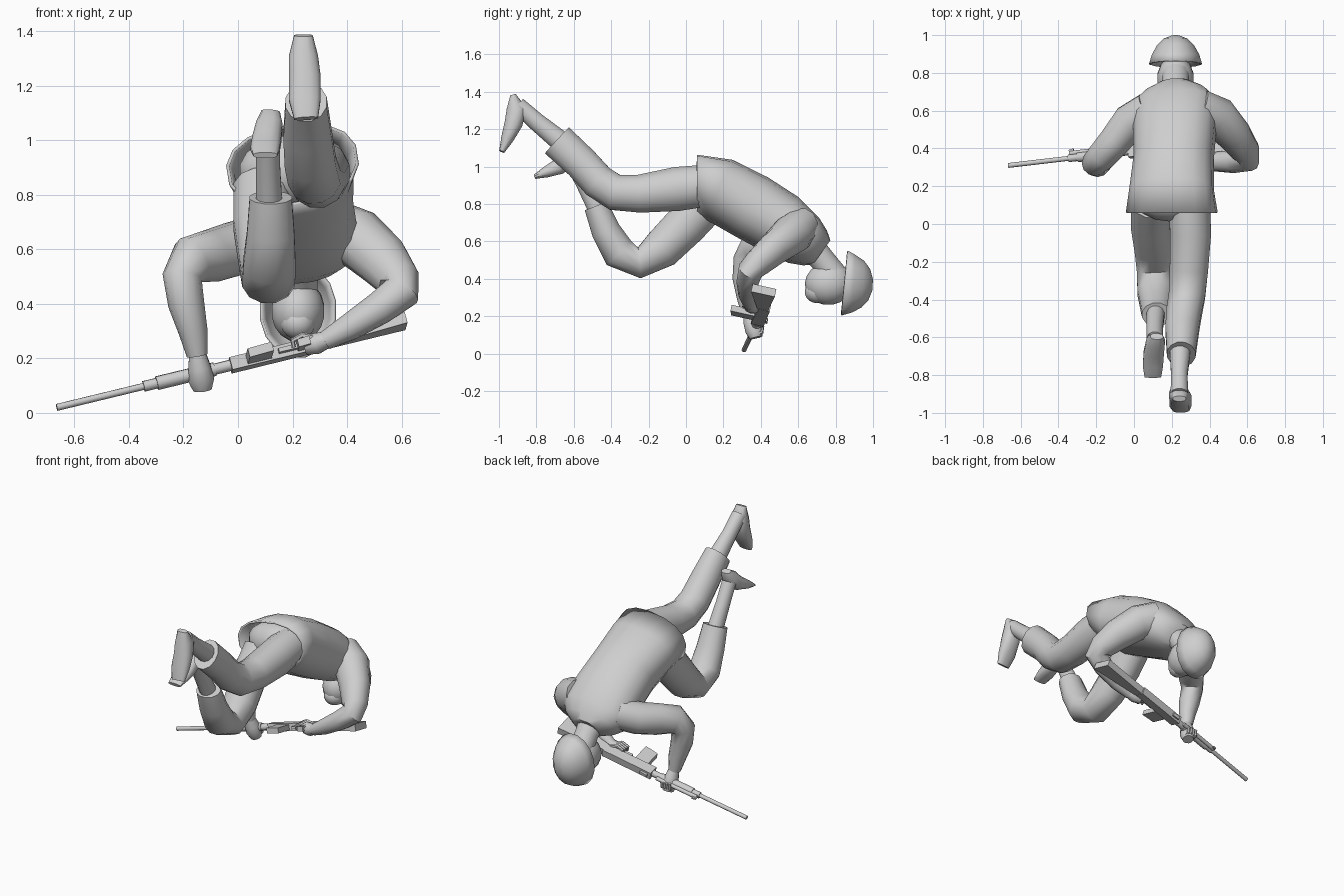
import bpy, bmesh, math
from mathutils import Vector, Matrix

grey = bpy.data.materials.new("plain_grey")
grey.diffuse_color = (0.62, 0.62, 0.62, 1)


def finish(name, bm, angle=50):
    bmesh.ops.recalc_face_normals(bm, faces=bm.faces)
    me = bpy.data.meshes.new(name)
    bm.to_mesh(me)
    bm.free()
    me.materials.append(grey)
    ob = bpy.data.objects.new(name, me)
    bpy.context.collection.objects.link(ob)
    bpy.ops.object.select_all(action='DESELECT')
    ob.select_set(True)
    bpy.context.view_layer.objects.active = ob
    bpy.ops.object.shade_smooth_by_angle(angle=math.radians(angle))
    return ob


def tube(name, rings, ref=(1, 0, 0), n=12, power=2.0, cap_start=True, cap_end=True, first=None):
    """Loft of ellipses; each ring is x, y, z, radius along ref, radius across."""
    bm = bmesh.new()
    pts = [Vector(r[:3]) for r in rings]
    loops = []
    for i, r in enumerate(rings):
        t = pts[min(i + 1, len(pts) - 1)] - pts[max(i - 1, 0)]
        if i == 0 and first:
            t = Vector(first)
        t.normalize()
        u = Vector(ref)
        u = (u - t * u.dot(t)).normalized()
        v = t.cross(u)
        loop = []
        for k in range(n):
            a = 2 * math.pi * (k + 0.5) / n
            c, s = math.cos(a), math.sin(a)
            e = 2 / power
            c = math.copysign(abs(c) ** e, c)
            s = math.copysign(abs(s) ** e, s)
            loop.append(bm.verts.new(pts[i] + u * r[3] * c + v * r[4] * s))
        loops.append(loop)
    for a, b in zip(loops, loops[1:]):
        for k in range(n):
            bm.faces.new((a[k], a[(k + 1) % n], b[(k + 1) % n], b[k]))
    if cap_start:
        bm.faces.new(loops[0][::-1])
    if cap_end:
        bm.faces.new(loops[-1])
    return finish(name, bm)


def ball(name, loc, radii, tilt=0):
    bm = bmesh.new()
    m = Matrix.Translation(loc) @ Matrix.Rotation(tilt, 4, 'X') @ Matrix.Diagonal((*radii, 1))
    bmesh.ops.create_uvsphere(bm, u_segments=14, v_segments=9, radius=1, matrix=m)
    return finish(name, bm)


def hollow(ob, thickness):
    mod = ob.modifiers.new("cloth", 'SOLIDIFY')
    mod.thickness = thickness
    mod.offset = -1


# Jacket, open at the hem
jacket = tube("jacket", [
    (0.20, 0.06, 0.91, 0.245, 0.148), (0.20, 0.18, 0.875, 0.225, 0.172),
    (0.21, 0.35, 0.785, 0.212, 0.178), (0.215, 0.51, 0.69, 0.222, 0.17),
    (0.22, 0.63, 0.605, 0.23, 0.142), (0.22, 0.69, 0.565, 0.17, 0.11),
    (0.22, 0.725, 0.54, 0.10, 0.08)],
    ref=(1, 0, 0.16), n=16, power=2.3, cap_start=False, first=(0, 1, 0))
hollow(jacket, 0.012)
ball("trouser_seat", (0.2, 0.13, 0.89), (0.2, 0.12, 0.13))

# Trouser legs
tube("straight_trouser_leg", [
    (0.29, 0.12, 0.90, 0.115, 0.115), (0.30, -0.05, 0.88, 0.112, 0.122),
    (0.29, -0.25, 0.855, 0.105, 0.105), (0.28, -0.38, 0.862, 0.10, 0.10),
    (0.265, -0.47, 0.92, 0.097, 0.097), (0.255, -0.56, 1.02, 0.092, 0.095),
    (0.25, -0.69, 1.14, 0.078, 0.098)])
tube("bent_trouser_leg", [
    (0.09, 0.12, 0.82, 0.11, 0.12), (0.085, 0.0, 0.69, 0.105, 0.118),
    (0.105, -0.13, 0.56, 0.105, 0.11), (0.112, -0.25, 0.485, 0.10, 0.085),
    (0.115, -0.36, 0.54, 0.10, 0.095), (0.12, -0.43, 0.66, 0.09, 0.08),
    (0.12, -0.48, 0.79, 0.08, 0.068)])

# Boots: shaft and foot
tube("straight_leg_boot_shaft", [
    (0.245, -0.64, 1.11, 0.06, 0.06), (0.24, -0.80, 1.24, 0.045, 0.05),
    (0.24, -0.90, 1.33, 0.048, 0.045)])
tube("straight_leg_boot_foot", [
    (0.24, -0.925, 1.385, 0.035, 0.015), (0.24, -0.905, 1.31, 0.055, 0.055),
    (0.245, -0.922, 1.23, 0.06, 0.05), (0.245, -0.955, 1.15, 0.06, 0.035),
    (0.25, -0.985, 1.08, 0.045, 0.015)], power=2.4)
tube("bent_leg_boot_shaft", [
    (0.115, -0.46, 0.75, 0.05, 0.055), (0.11, -0.55, 0.92, 0.045, 0.045),
    (0.11, -0.61, 1.03, 0.045, 0.045)])
tube("bent_leg_boot_foot", [
    (0.12, -0.595, 1.105, 0.035, 0.018), (0.115, -0.62, 1.055, 0.05, 0.05),
    (0.105, -0.68, 1.0, 0.055, 0.045), (0.10, -0.75, 0.97, 0.055, 0.03),
    (0.10, -0.81, 0.945, 0.045, 0.012)], power=2.4)

# Sleeves
tube("forward_sleeve", [
    (0.08, 0.60, 0.63, 0.10, 0.10), (-0.02, 0.54, 0.60, 0.10, 0.10),
    (-0.10, 0.44, 0.575, 0.088, 0.098), (-0.17, 0.36, 0.56, 0.08, 0.092),
    (-0.205, 0.325, 0.50, 0.07, 0.075), (-0.19, 0.315, 0.40, 0.065, 0.068),
    (-0.165, 0.325, 0.30, 0.052, 0.055), (-0.15, 0.335, 0.21, 0.038, 0.038)],
    ref=(1, -1, 0))
tube("rear_sleeve", [
    (0.34, 0.61, 0.67, 0.10, 0.12), (0.44, 0.57, 0.64, 0.11, 0.11),
    (0.53, 0.47, 0.56, 0.088, 0.10), (0.59, 0.385, 0.485, 0.075, 0.08),
    (0.60, 0.345, 0.445, 0.068, 0.072), (0.52, 0.33, 0.385, 0.06, 0.062),
    (0.41, 0.33, 0.315, 0.05, 0.05), (0.32, 0.34, 0.265, 0.035, 0.035)],
    ref=(0.3, 0.675, -0.51))

# Neck, head and helmet
tube("neck", [(0.22, 0.67, 0.57, 0.085, 0.075), (0.22, 0.73, 0.50, 0.075, 0.07),
              (0.22, 0.79, 0.42, 0.075, 0.075)])
ball("head", (0.22, 0.765, 0.375), (0.10, 0.13, 0.115), 0.15)
ball("jaw", (0.22, 0.70, 0.33), (0.065, 0.065, 0.06))
helmet = tube("helmet", [
    (0.22, 0.848, 0.377, 0.142, 0.178), (0.22, 0.895, 0.374, 0.128, 0.158),
    (0.22, 0.945, 0.371, 0.10, 0.128), (0.22, 0.98, 0.369, 0.065, 0.085),
    (0.22, 0.998, 0.368, 0.02, 0.03)], n=16, cap_start=False, first=(0, 1, -0.1))
hollow(helmet, 0.01)

# Rifle, laid out in its own frame: along the barrel, up, sideways
d = Vector((1.28, 0.15, 0.31)).normalized()
up = Vector((0, 0.98, -0.2))
up = (up - d * up.dot(d)).normalized()
side = d.cross(up)
origin = Vector((-0.665, 0.31, 0.02))


def at(s, u, w=0):
    return origin + d * s + up * u + side * w


def barrel(name, s0, s1, r, u=0):
    tube(name, [(*at(s0, u), r, r), (*at(s1, u), r, r)], ref=up, n=10)


def block(name, start, end, width):
    """Tapered slab; start and end give position, bottom and top."""
    bm = bmesh.new()
    ends = [[bm.verts.new(at(s, u, w)) for u, w in
             ((lo, -width), (hi, -width), (hi, width), (lo, width))]
            for s, lo, hi in (start, end)]
    a, b = ends
    bm.faces.new(a)
    bm.faces.new(b[::-1])
    for k in range(4):
        j = (k + 1) % 4
        bm.faces.new((a[k], b[k], b[j], a[j]))
    finish(name, bm, 30)


barrel("rifle_barrel", 0, 0.36, 0.013)
barrel("rifle_barrel_collar", 0.33, 0.40, 0.02)
barrel("rifle_gas_tube", 0.34, 0.62, 0.013, 0.026)
barrel("rifle_handguard", 0.38, 0.60, 0.026)
barrel("rifle_rear_collar", 0.60, 0.68, 0.021)
block("rifle_front_sight", (0.335, 0, 0.045), (0.36, 0, 0.05), 0.006)
block("rifle_receiver", (0.66, -0.035, 0.035), (1.0, -0.035, 0.03), 0.024)
block("rifle_rear_sight", (0.68, 0.03, 0.05), (0.73, 0.03, 0.045), 0.01)
block("rifle_magazine", (0.72, -0.15, -0.02), (0.81, -0.165, -0.02), 0.017)
block("rifle_grip", (0.91, -0.11, -0.02), (0.955, -0.12, -0.02), 0.015)
block("rifle_trigger_guard", (0.84, -0.065, -0.03), (0.91, -0.065, -0.03), 0.008)
block("rifle_stock", (1.0, -0.04, 0.02), (1.32, -0.11, 0.02), 0.022)

# Hands gripping the rifle, with curled fingers
tube("forward_hand", [(-0.15, 0.335, 0.225, 0.03, 0.03), (-0.142, 0.35, 0.17, 0.042, 0.045),
                      (-0.135, 0.365, 0.125, 0.05, 0.05), (-0.13, 0.375, 0.085, 0.035, 0.035)])
tube("rear_hand", [(0.335, 0.34, 0.272, 0.03, 0.03), (0.29, 0.35, 0.255, 0.042, 0.04),
                   (0.25, 0.36, 0.25, 0.035, 0.038)], ref=(0, 1, 0))
for i in range(4):
    f = i * 0.019
    tube(f"rear_finger_{i + 1}", [
        (0.285, 0.39 - f, 0.275, 0.011, 0.011), (0.235, 0.385 - f, 0.285, 0.011, 0.011),
        (0.20, 0.38 - f, 0.265, 0.01, 0.01), (0.205, 0.38 - f, 0.24, 0.008, 0.008)],
        ref=(0, 1, 0), n=6)
    tube(f"forward_finger_{i + 1}", [
        (-0.165 + f, 0.36, 0.10, 0.011, 0.011), (-0.165 + f, 0.405, 0.115, 0.011, 0.011),
        (-0.165 + f, 0.41, 0.15, 0.009, 0.009)], n=6)
